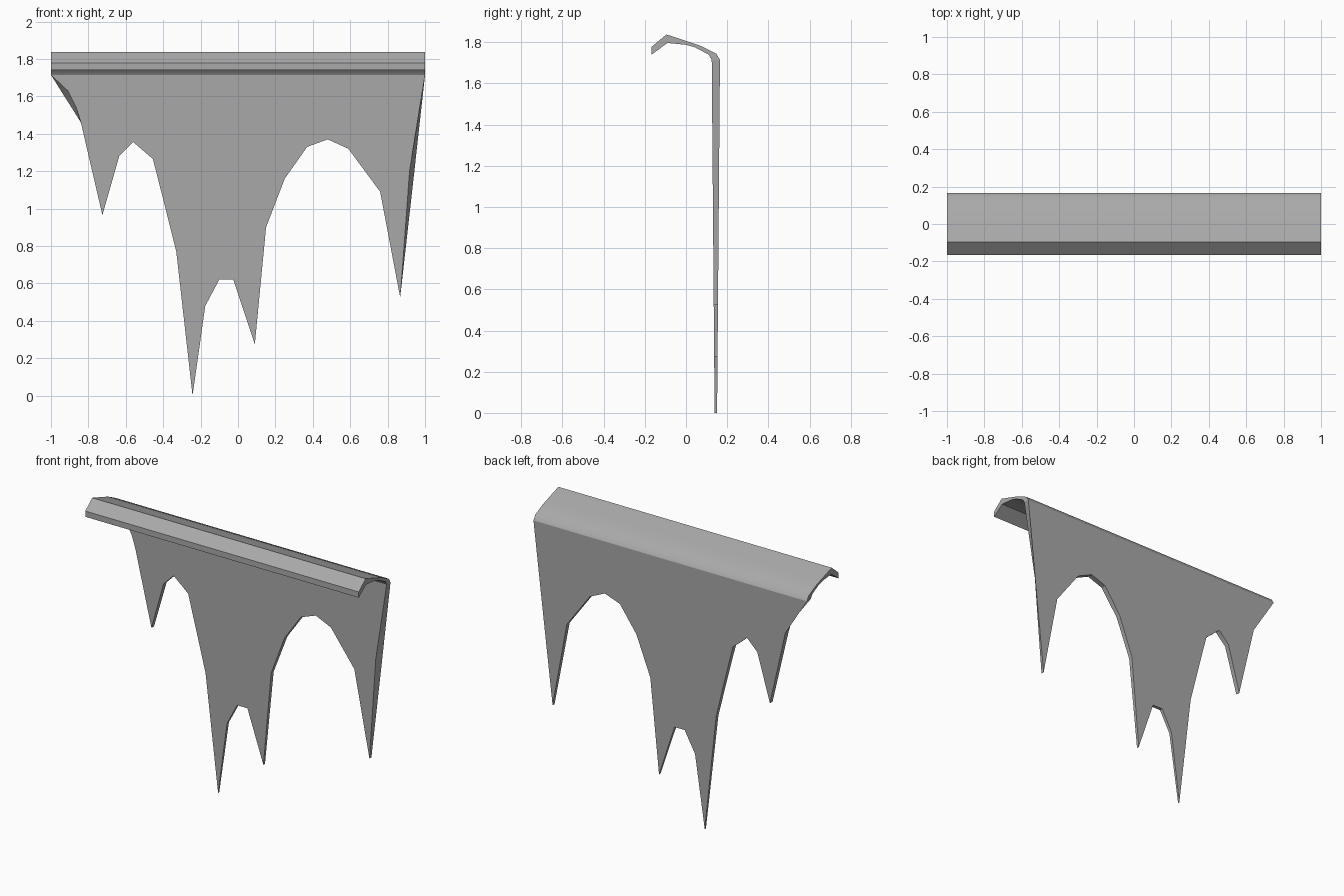
import bpy
import bmesh

cube = bpy.data.objects.get("Cube")
if cube:
    bpy.data.objects.remove(cube)

grey = bpy.data.materials.new("plain grey")
grey.use_nodes = True
grey.diffuse_color = (0.4, 0.4, 0.4, 1)
grey.node_tree.nodes["Principled BSDF"].inputs["Base Color"].default_value = (0.4, 0.4, 0.4, 1)

SEAM = 1.715   # height where the cap meets the hanging sheet
MID = 0.145    # depth of the sheet's middle plane


def finish(name, bm):
    bmesh.ops.recalc_face_normals(bm, faces=bm.faces)
    mesh = bpy.data.meshes.new(name)
    bm.to_mesh(mesh)
    bm.free()
    mesh.materials.append(grey)
    obj = bpy.data.objects.new(name, mesh)
    bpy.context.collection.objects.link(obj)
    bpy.ops.object.select_all(action="DESELECT")
    obj.select_set(True)
    bpy.context.view_layer.objects.active = obj
    bpy.ops.object.shade_smooth_by_angle(angle=0.6)
    return obj


# Curled cap: a bent strip profile (y, z) swept along x, open at the seam
outer = [(0.165, SEAM), (0.147, 1.745), (0.07, 1.783), (0, 1.807), (-0.095, 1.838), (-0.167, 1.778)]
inner = [(0.125, SEAM), (0.11, 1.74), (0.045, 1.775), (0, 1.788), (-0.09, 1.797), (-0.167, 1.74)]
bm = bmesh.new()
ends = [[[bm.verts.new((x, y, z)) for y, z in row] for row in (outer, inner)] for x in (-1, 1)]
(lo, li), (ro, ri) = ends
for i in range(len(outer) - 1):
    j = i + 1
    for a, b in ((lo, ro), (li, ri), (lo, li), (ro, ri)):
        bm.faces.new((a[i], a[j], b[j], b[i]))
bm.faces.new((lo[-1], li[-1], ri[-1], ro[-1]))
finish("curled_cap", bm)

# Hanging sheet: ragged lower edge (x, z), thinning towards the tips
ragged = [(-0.84, 1.46), (-0.725, 0.965), (-0.635, 1.28), (-0.56, 1.355), (-0.455, 1.265),
          (-0.395, 1.03), (-0.33, 0.77), (-0.243, 0), (-0.175, 0.48), (-0.1, 0.62),
          (-0.025, 0.62), (0.09, 0.275), (0.15, 0.9), (0.25, 1.16), (0.37, 1.33),
          (0.48, 1.37), (0.59, 1.32), (0.76, 1.09), (0.867, 0.525)]
# Side edges are curved in on the front face and straight on the back face
front = [(-1, SEAM), (-0.91, 1.63), (-0.865, 1.54)] + ragged + [(0.882, 0.72), (0.917, 1.2), (1, SEAM)]
back = [(-1, SEAM), (-0.947, 1.63), (-0.89, 1.54)] + ragged + [(0.889, 0.72), (0.943, 1.2), (1, SEAM)]

bm = bmesh.new()


def sheet_face(outline, side):
    verts = [bm.verts.new((x, MID + side * (0.006 + 0.014 * z / SEAM), z)) for x, z in outline]
    bm.faces.new(verts)
    return verts


f, b = sheet_face(front, -1), sheet_face(back, 1)
for i in range(len(f) - 1):
    bm.faces.new((f[i], f[i + 1], b[i + 1], b[i]))
finish("hanging_sheet", bm)
